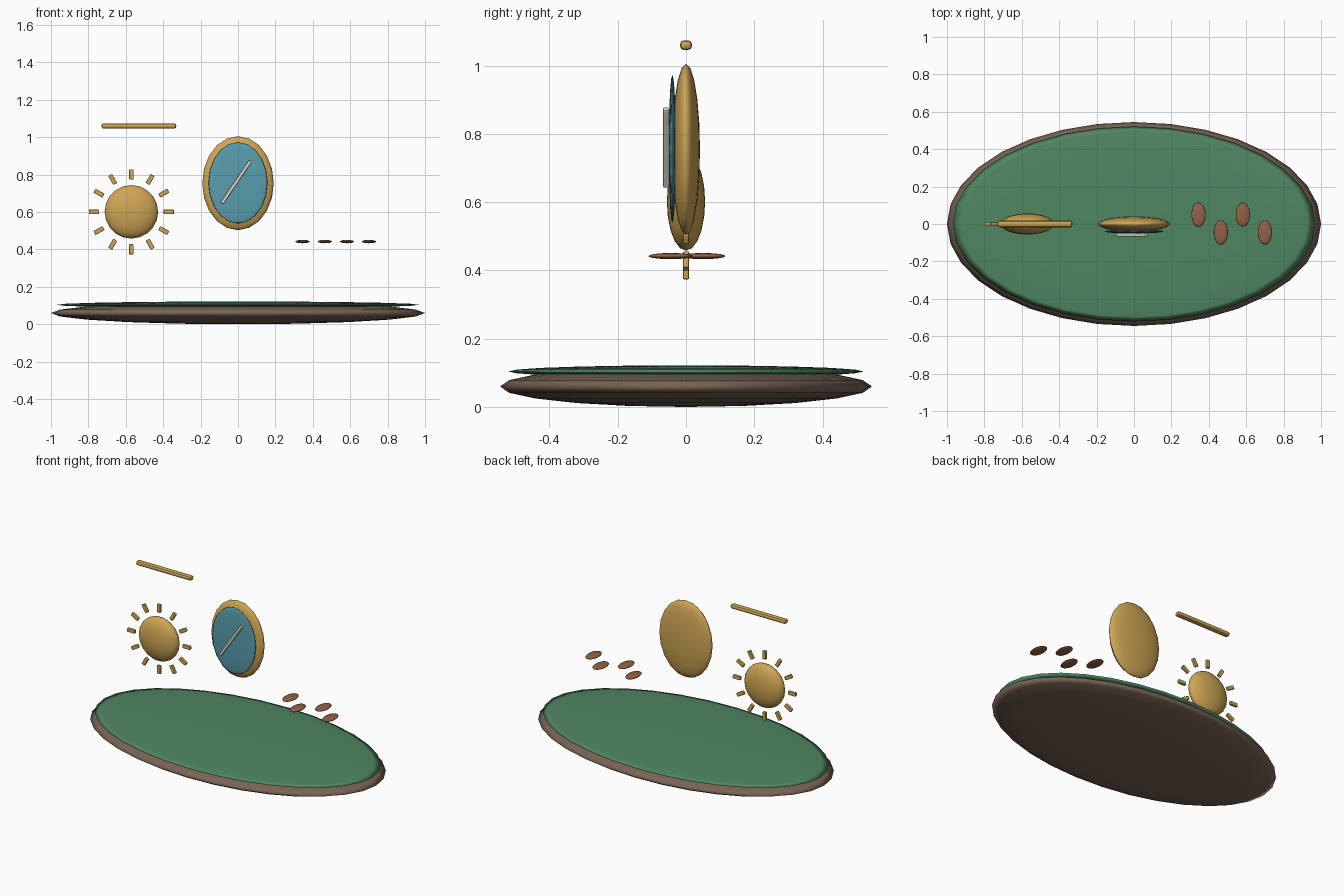
import bpy
from math import radians, sin, cos, pi, atan2

if "Cube" in bpy.data.objects:
    bpy.data.objects.remove(bpy.data.objects["Cube"])

def mat(name, c):
    m = bpy.data.materials.new(name)
    m.diffuse_color = (*c, 1)
    m.use_nodes = True
    m.node_tree.nodes["Principled BSDF"].inputs["Base Color"].default_value = m.diffuse_color
    return m

BROWN = mat("earth", (0.19, 0.13, 0.09))
GREEN = mat("grass", (0.08, 0.24, 0.12))
GOLD = mat("gold", (0.62, 0.38, 0.09))
BLUE = mat("glass", (0.10, 0.34, 0.42))
PALE = mat("glint", (0.72, 0.68, 0.58))
RUST = mat("clay", (0.28, 0.12, 0.06))

def ellipsoid(name, loc, radii, m):
    bpy.ops.mesh.primitive_uv_sphere_add(segments=32, ring_count=10, radius=1, location=loc)
    o = bpy.context.object
    o.name, o.scale = name, radii
    bpy.ops.object.transform_apply(location=False, rotation=False, scale=True)
    o.data.materials.append(m)
    bpy.ops.object.shade_smooth()
    return o

def bar(name, loc, size, m, tilt=0.0, bevel=0.004):
    # rounded bar, turned about the y axis
    bpy.ops.mesh.primitive_cube_add(size=1, location=loc)
    o = bpy.context.object
    o.name, o.scale = name, size
    bpy.ops.object.transform_apply(location=False, rotation=False, scale=True)
    o.rotation_euler.y = tilt
    b = o.modifiers.new("bevel", 'BEVEL')
    b.width, b.segments = bevel, 2
    o.data.materials.append(m)
    return o

# island base
ellipsoid("base", (0, 0, 0.06), (1.0, 0.545, 0.06), BROWN)
ellipsoid("grass_top", (0, 0, 0.104), (0.97, 0.521, 0.018), GREEN)

# mirror
ellipsoid("mirror_frame", (0, 0, 0.754), (0.191, 0.041, 0.251), GOLD)
ellipsoid("mirror_glass", (0, -0.04, 0.756), (0.158, 0.0105, 0.217), BLUE)
bar("mirror_glint", (-0.01, -0.058, 0.76), (0.018, 0.018, 0.275), PALE, atan2(0.16, 0.237))

# sun with twelve rays
SX, SZ = -0.57, 0.601
ellipsoid("sun_disc", (SX, 0, SZ), (0.143, 0.056, 0.143), GOLD)
for i in range(12):
    a = i * pi / 6
    bar(f"sun_ray_{i + 1}", (SX + 0.2 * sin(a), 0, SZ + 0.2 * cos(a)),
        (0.024, 0.018, 0.055), GOLD, a)

# bar above the sun
bar("top_bar", (-0.53, 0, 1.06), (0.40, 0.035, 0.028), GOLD, 0, 0.011)

# footprints
for i, x in enumerate((0.345, 0.464, 0.582, 0.70)):
    y = 0.05 if i % 2 == 0 else -0.045
    ellipsoid(f"footprint_{i + 1}", (x, y, 0.442), (0.038, 0.065, 0.009), RUST)
